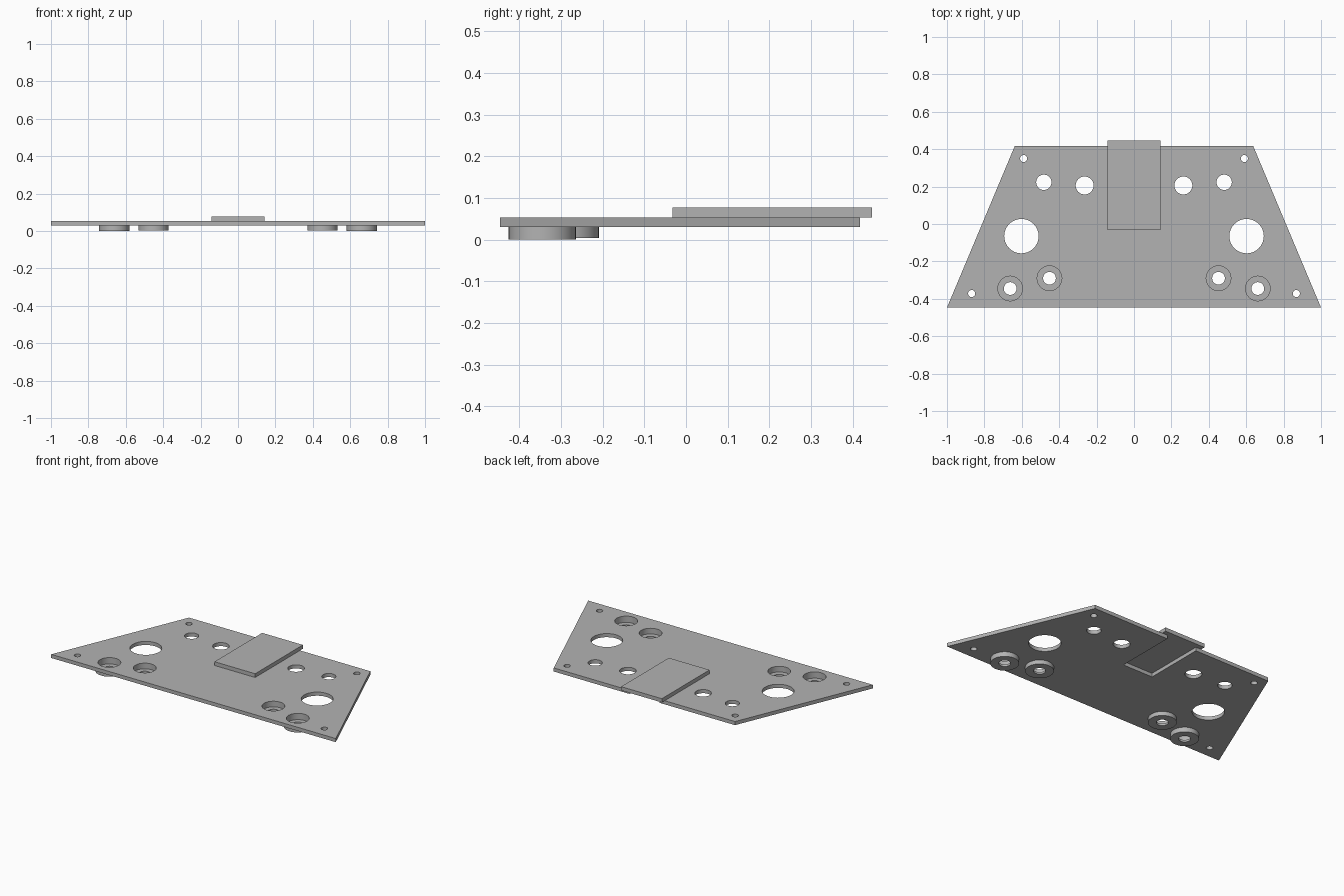
import bpy, bmesh, math

if "Cube" in bpy.data.objects:
    bpy.data.objects.remove(bpy.data.objects["Cube"])

grey = bpy.data.materials.new("plain_grey")
grey.diffuse_color = (0.45, 0.45, 0.45, 1)
grey.use_nodes = True
grey.node_tree.nodes["Principled BSDF"].inputs["Base Color"].default_value = grey.diffuse_color

Z_BOT, Z_TOP = 0.03, 0.053
SEG = 32


def finish(name, bm):
    bmesh.ops.recalc_face_normals(bm, faces=bm.faces[:])
    me = bpy.data.meshes.new(name)
    bm.to_mesh(me)
    bm.free()
    me.materials.append(grey)
    ob = bpy.data.objects.new(name, me)
    bpy.context.collection.objects.link(ob)
    return ob


def add_prism(bm, pts, z0, z1):
    low = [bm.verts.new((x, y, z0)) for x, y in pts]
    high = [bm.verts.new((x, y, z1)) for x, y in pts]
    n = len(pts)
    bm.faces.new(low[::-1])
    bm.faces.new(high)
    for i in range(n):
        j = (i + 1) % n
        bm.faces.new((low[i], low[j], high[j], high[i]))


def circle(cx, cy, r):
    return [(cx + r * math.cos(2 * math.pi * i / SEG),
             cy + r * math.sin(2 * math.pi * i / SEG)) for i in range(SEG)]


def smooth(ob):
    bpy.ops.object.select_all(action='DESELECT')
    ob.select_set(True)
    bpy.context.view_layer.objects.active = ob
    bpy.ops.object.shade_smooth_by_angle(angle=math.radians(30))


# trapezoid base plate
bm = bmesh.new()
add_prism(bm, [(-1, -0.447), (1, -0.447), (0.637, 0.418), (-0.637, 0.418)], Z_BOT, Z_TOP)
plate = finish("base_plate", bm)

# cutter: mirrored through holes, cup openings and the slot under the tab
cups = [(0.452, -0.29, 0.004), (0.662, -0.345, 0.0)]
holes = [(0.59, 0.35, 0.019), (0.868, -0.372, 0.019), (0.482, 0.223, 0.041),
         (0.264, 0.206, 0.048), (0.602, -0.065, 0.092)]
holes += [(x, y, 0.066) for x, y, z in cups]
bm = bmesh.new()
for x, y, r in holes:
    for s in (-1, 1):
        add_prism(bm, circle(s * x, y, r), 0.0, 0.1)
add_prism(bm, [(-0.105, 0.033), (0.105, 0.033), (0.105, 0.6), (-0.105, 0.6)], 0.0, 0.1)
cutter = finish("hole_cutter", bm)
cutter.hide_render = True

mod = plate.modifiers.new("holes", 'BOOLEAN')
mod.operation = 'DIFFERENCE'
mod.solver = 'EXACT'
mod.object = cutter
bpy.context.view_layer.objects.active = plate
bpy.ops.object.modifier_apply(modifier=mod.name)
bpy.data.objects.remove(cutter)
smooth(plate)

# raised tab overhanging the back edge
bm = bmesh.new()
add_prism(bm, [(-0.143, -0.032), (0.143, -0.032), (0.143, 0.447), (-0.143, 0.447)], Z_TOP, 0.077)
finish("raised_tab", bm)

# recessed cups hanging below the plate, each with a floor hole
for k, (x, y, z0) in enumerate(cups):
    for s, side in ((-1, "left"), (1, "right")):
        prof = [(0.034, z0), (0.081, z0), (0.081, Z_BOT), (0.066, Z_BOT),
                (0.066, z0 + 0.013), (0.034, z0 + 0.013)]
        bm = bmesh.new()
        rings = [[bm.verts.new((px, py, z)) for px, py in circle(s * x, y, r)] for r, z in prof]
        for a in range(len(rings)):
            A, B = rings[a], rings[(a + 1) % len(rings)]
            for i in range(SEG):
                j = (i + 1) % SEG
                bm.faces.new((A[i], A[j], B[j], B[i]))
        smooth(finish(f"{side}_cup_{k + 1}", bm))
